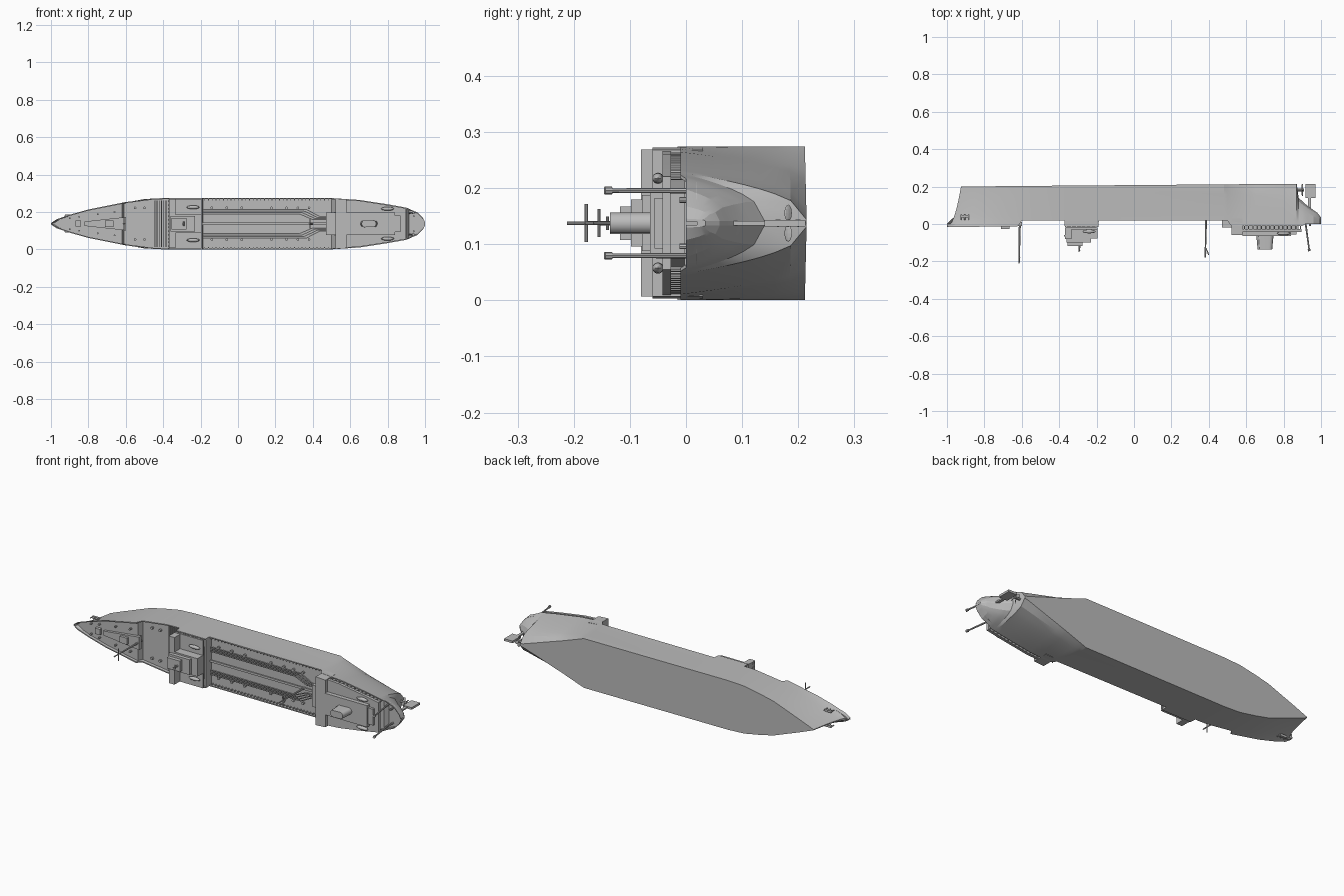
import bpy, bmesh, math
from mathutils import Matrix, Vector

cube = bpy.data.objects.get("Cube")
if cube:
    bpy.data.objects.remove(cube, do_unlink=True)

grey = bpy.data.materials.new("ship grey")
grey.use_nodes = True
COLOUR = (0.5, 0.5, 0.5, 1)
grey.diffuse_color = COLOUR
grey.node_tree.nodes["Principled BSDF"].inputs["Base Color"].default_value = COLOUR

# The ship is built upright (x aft, y across, z up) and then laid on its side
LAY = Matrix.Translation((0, 0, 0.1375)) @ Matrix.Rotation(math.pi / 2, 4, 'X')

# Hull curves along the length
DECK_HALF = [(-1, .004), (-.97, .024), (-.9, .048), (-.8, .076), (-.6, .116), (-.45, .135),
             (-.4, .137), (.5, .137), (.65, .127), (.8, .104), (.9, .086), (.96, .06),
             (.99, .03), (1, .008)]
KEEL_HALF = [(-1, .002), (-.9, .034), (-.7, .095), (-.5, .132), (-.4, .137), (.48, .137),
             (.6, .094), (.85, .01), (.88, .004), (1, .004)]
KEEL_Z = [(-1, -.2), (.87, -.215), (.88, -.14), (.93, -.095), (.98, -.06), (1, -.035)]
RAIL_Z = [(-1, .017), (-.62, .012), (-.6, -.018), (-.372, -.018), (-.37, .015), (-.19, .015),
          (-.188, -.018), (.5, -.018), (.52, .01), (.9, .01), (.915, 0), (1, 0)]
DECK_Z = [(-1, 0), (-.62, -.005), (-.61, -.036), (-.372, -.036), (-.37, .008), (-.19, .008),
          (-.188, -.036), (.5, -.036), (.52, .003), (.9, .003), (.915, -.02), (1, -.02)]
FULLNESS = [(-1, 1.5), (-.5, 1), (.45, .8), (.7, .5), (1, .4)]


def at(curve, x):
    for (xa, a), (xb, b) in zip(curve, curve[1:]):
        if x <= xb:
            return a + (b - a) * max(0, x - xa) / (xb - xa)
    return curve[-1][1]


def finish(name, bm, smooth=None):
    bmesh.ops.recalc_face_normals(bm, faces=bm.faces)
    bm.transform(LAY)
    mesh = bpy.data.meshes.new(name)
    bm.to_mesh(mesh)
    bm.free()
    mesh.materials.append(grey)
    obj = bpy.data.objects.new(name, mesh)
    bpy.context.collection.objects.link(obj)
    if smooth:
        bpy.ops.object.select_all(action='DESELECT')
        obj.select_set(True)
        bpy.context.view_layer.objects.active = obj
        bpy.ops.object.shade_smooth_by_angle(angle=math.radians(smooth))
    return obj


def add_box(bm, x0, x1, y0, y1, z0, z1):
    size = Matrix.Diagonal((x1 - x0, y1 - y0, z1 - z0, 1))
    mid = Matrix.Translation(((x0 + x1) / 2, (y0 + y1) / 2, (z0 + z1) / 2))
    bmesh.ops.create_cube(bm, size=1, matrix=mid @ size)


def boxes(name, *spans):
    bm = bmesh.new()
    for span in spans:
        add_box(bm, *span)
    return finish(name, bm)


def add_rod(bm, a, b, r0, r1=None, sides=8):
    a, b = Vector(a), Vector(b)
    turn = (b - a).to_track_quat('Z', 'Y').to_matrix().to_4x4()
    bmesh.ops.create_cone(bm, cap_ends=True, segments=sides, radius1=r0,
                          radius2=r0 if r1 is None else r1, depth=(b - a).length,
                          matrix=Matrix.Translation((a + b) / 2) @ turn)


def add_prism(bm, outline, z0, z1):
    low = [bm.verts.new((x, y, z0)) for x, y in outline]
    high = [bm.verts.new((x, y, z1)) for x, y in outline]
    bm.faces.new(low)
    bm.faces.new(high)
    for i in range(len(low)):
        j = (i + 1) % len(low)
        bm.faces.new((low[i], low[j], high[j], high[i]))


def deck_slab(name, x0, x1, z0, z1, inset):
    # A deck whose sides follow the hull
    xs = [x0 + (x1 - x0) * i / 8 for i in range(9)]
    edge = [(x, at(DECK_HALF, x) - inset) for x in xs]
    bm = bmesh.new()
    add_prism(bm, edge + [(x, -y) for x, y in reversed(edge)], z0, z1)
    return finish(name, bm)


# Hull with bulwarks and sunken deck, lofted from cross sections
bm = bmesh.new()
stations = sorted({x for c in (DECK_HALF, KEEL_HALF, KEEL_Z, RAIL_Z, DECK_Z) for x, _ in c})
rings = []
for x in stations:
    top, low = at(DECK_HALF, x), at(KEEL_HALF, x)
    zt, zb = at(RAIL_Z, x), at(KEEL_Z, x)
    rake = .075 * max(0, (-.6 - x) / .4)
    half = []
    for i in range(9):
        t = i / 8
        w = low + (top - low) * t ** at(FULLNESS, x)
        half.append((x + rake * math.sqrt(1 - t), w, zb + (zt - zb) * t))
    inner = max(top - .006, top * .4)
    half += [(x, inner, zt), (x, inner, at(DECK_Z, x))]
    ring = half + [(px, -py, pz) for px, py, pz in reversed(half)]
    rings.append([bm.verts.new(p) for p in ring])
for a, b in zip(rings, rings[1:]):
    for i in range(len(a)):
        j = (i + 1) % len(a)
        bm.faces.new((a[i], a[j], b[j], b[i]))
bm.faces.new(rings[0])
bm.faces.new(rings[-1])
finish("hull", bm, 14)

# Bridge amidships
deck_slab("bridge_deck", -.37, -.195, .02, .03, .004)
deck_slab("bridge_wings", -.37, -.335, .03, .08, .006)
boxes("bridge_house", (-.36, -.2, -.09, .09, .0, .03), (-.36, -.195, -.05, .05, .03, .078),
      (-.36, -.23, -.042, .042, .078, .098), (-.355, -.275, -.03, .03, .098, .118))
boxes("bridge_windows", *[(-.373, -.369, y / 100 - .004, y / 100 + .004, .058, .068)
                          for y in range(-12, 13, 2)])

# Poop with an open gallery under its upper deck
deck_slab("poop_screen", .52, .58, -.03, .06, .001)
deck_slab("poop_house", .57, .88, 0, .03, .03)
deck_slab("poop_deck", .57, .895, .027, .042, .004)
boxes("aft_house", (.58, .84, -.06, .06, .04, .064), (.77, .87, -.045, .045, .04, .056),
      (.47, .53, -.06, .06, -.036, .02))
bm = bmesh.new()
for side in (-1, 1):
    for i in range(14):
        x = .59 + i * .023
        y = side * (at(DECK_HALF, x) - .008)
        add_rod(bm, (x, y, 0), (x, y, .03), .003, sides=6)
    for i in range(7):
        x = -.36 + i * .026
        y = side * (at(DECK_HALF, x) - .008)
        add_rod(bm, (x, y, 0), (x, y, .025), .003, sides=6)
finish("gallery_posts", bm)

# Funnel with rounded ends
bm = bmesh.new()
outline = []
for i in range(16):
    a = math.tau * i / 16
    outline.append((.7 + .026 * (1 if math.cos(a) > 0 else -1) + .02 * math.cos(a),
                    .019 * math.sin(a)))
add_prism(bm, outline, .06, .135)
for v in bm.verts:
    if v.co.z > .1:
        v.co.x = .7 + (v.co.x - .7) * .85
finish("funnel", bm, 30)

# Lifeboats
bm = bmesh.new()
for x, y, z in ((-.24, .088, .04), (.8, .08, .05)):
    for side in (-1, 1):
        bmesh.ops.create_uvsphere(bm, u_segments=12, v_segments=8, radius=1,
                                  matrix=Matrix.Translation((x, side * y, z))
                                  @ Matrix.Diagonal((.035, .01, .01, 1)))
finish("lifeboats", bm, 40)

# Masts with crossbars, and the raked stern posts
bm = bmesh.new()
for x, base, top, bar, span in ((-.61, -.03, .212, .178, .034), (.385, -.036, .18, .155, .025),
                                (-.29, .11, .15, .14, .012)):
    add_rod(bm, (x, 0, base), (x - .004, 0, top), .006, .003)
    add_rod(bm, (x, -span, bar), (x, span, bar), .003)
add_rod(bm, (.385, 0, .13), (.4, 0, .165), .003)
for side in (-1, 1):
    y = side * .058
    add_rod(bm, (.915, y, -.02), (.937, y, .14), .005, .004)
    add_rod(bm, (.935, y, .132), (.938, y, .145), .007)
finish("masts", bm)

# Main deck pipes that draw together aft, and the cross lines before the bridge
bm = bmesh.new()
for side in (-1, 1):
    for n in range(4):
        y, y2 = side * (.052 + .008 * n), side * (.022 + .006 * n)
        path = [(-.19, y), (.33 + n * .012, y), (.4 + n * .012, y2), (.48, y2)]
        for a, b in zip(path, path[1:]):
            add_rod(bm, (*a, -.03), (*b, -.03), .0028, sides=6)
for n in range(6):
    x = -.445 + n * .012
    add_rod(bm, (x, -.125, -.028), (x, .125, -.028), .003, sides=6)
finish("deck_pipes", bm)
boxes("catwalk", (-.19, .47, -.006, .006, -.03, -.024))

# Bulwark stays
boxes("bulwark_stays", *[(x / 50, x / 50 + .004, s * .129 - .004, s * .129 + .004, -.036, -.02)
                         for s in (-1, 1) for x in range(-9, 25)])

# Deck hatches
bm = bmesh.new()
for x in (-.55, -.5, -.14, -.06, .02, .18, .26, .32, .38):
    for side in (-1, 1):
        add_rod(bm, (x, side * .085, -.037), (x, side * .085, -.024), .007)
for x in (-.9, -.85, -.75, -.66, .94):
    for side in (-1, 1):
        y = side * at(DECK_HALF, x) * .6
        add_rod(bm, (x, y, -.022), (x, y, .012), .005)
finish("hatches_and_bollards", bm)

# Forecastle house, breakwater and windlass
bm = bmesh.new()
add_prism(bm, [(-.82, -.012), (-.6, -.036), (-.6, .036), (-.82, .012)], -.01, .012)
add_box(bm, -.71, -.665, -.018, .018, .01, .026)
add_box(bm, -.87, -.84, -.016, .016, -.005, .015)
finish("forecastle_house", bm)

# Anchors on the bow
bm = bmesh.new()
for side in (-1, 1):
    y = side * .042
    add_box(bm, -.925, -.885, y - .006, y + .006, -.048, -.036)
    for x in (-.925, -.905, -.885):
        add_rod(bm, (x, y, -.05), (x, y, -.022), .003)
finish("anchors", bm)

# Propeller and rudder
bm = bmesh.new()
add_rod(bm, (.86, 0, -.182), (.91, 0, -.182), .007)
for n in range(4):
    spin = Matrix.Translation((.9, 0, -.182)) @ Matrix.Rotation(n * math.pi / 2, 4, 'X')
    blade = Matrix.Translation((0, 0, .018)) @ Matrix.Rotation(.6, 4, 'Z')
    bmesh.ops.create_uvsphere(bm, u_segments=8, v_segments=6, radius=1,
                              matrix=spin @ blade @ Matrix.Diagonal((.002, .008, .015, 1)))
finish("propeller", bm)
boxes("rudder", (.918, .97, -.006, .006, -.213, -.14), (.93, .945, -.004, .004, -.15, -.07))
